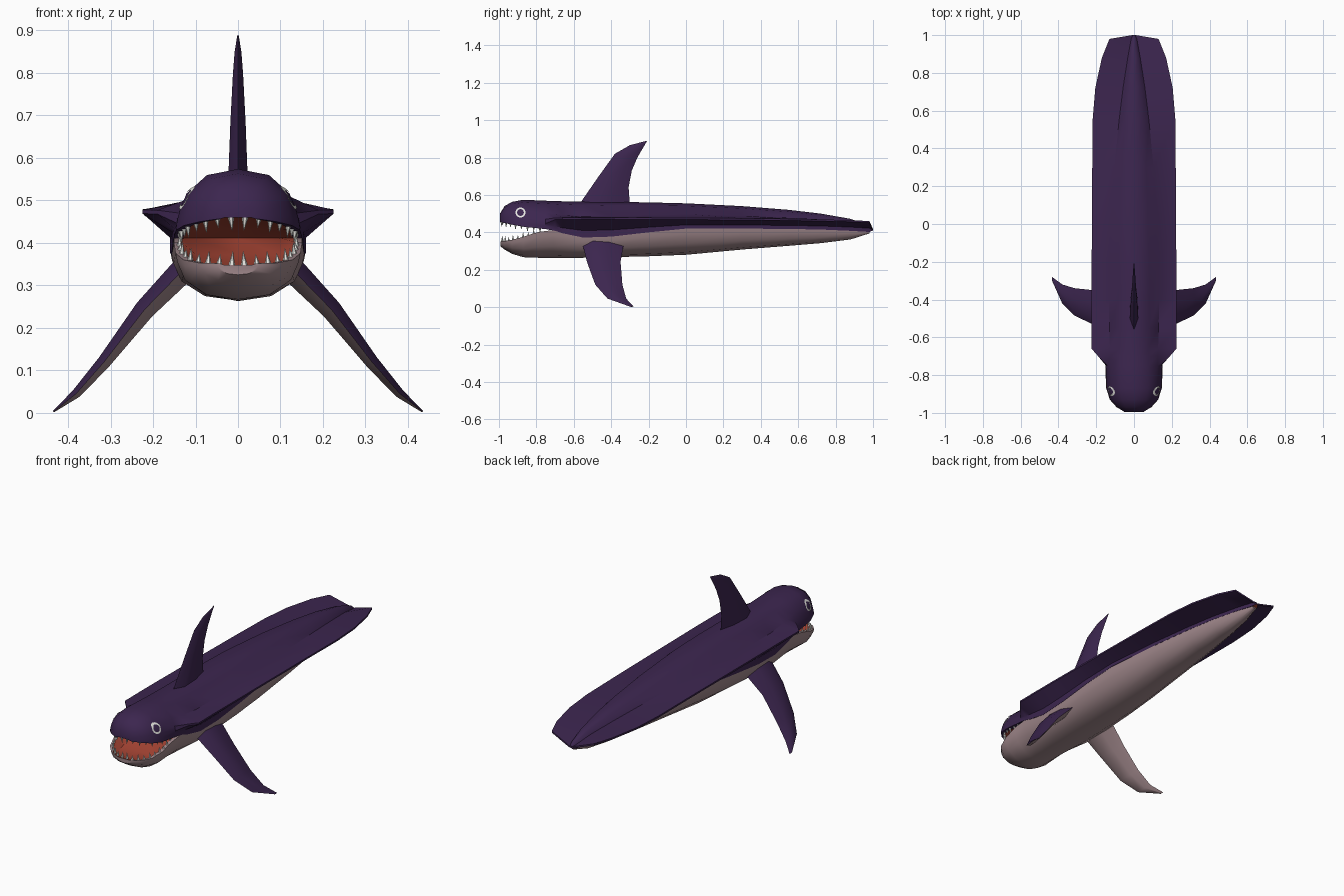
import bpy, bmesh, math
from mathutils import Vector
from mathutils.bvhtree import BVHTree

if "Cube" in bpy.data.objects:
    bpy.data.objects.remove(bpy.data.objects["Cube"])


def material(name, rgb):
    m = bpy.data.materials.new(name)
    m.diffuse_color = (*rgb, 1)
    m.use_nodes = True
    m.node_tree.nodes["Principled BSDF"].inputs["Base Color"].default_value = m.diffuse_color
    return m


PURPLE = material("deep purple", (0.045, 0.019, 0.078))
PALE = material("pale belly", (0.36, 0.25, 0.265))
RED = material("mouth red", (0.36, 0.055, 0.032))
WHITE = material("tooth white", (0.80, 0.80, 0.76))


def finish(name, bm, mats, angle=40):
    bmesh.ops.remove_doubles(bm, verts=bm.verts, dist=0.0002)
    bmesh.ops.recalc_face_normals(bm, faces=bm.faces)
    mesh = bpy.data.meshes.new(name)
    bm.to_mesh(mesh)
    bm.free()
    for m in mats:
        mesh.materials.append(m)
    ob = bpy.data.objects.new(name, mesh)
    bpy.context.collection.objects.link(ob)
    bpy.context.view_layer.objects.active = ob
    ob.select_set(True)
    bpy.ops.object.shade_smooth_by_angle(angle=math.radians(angle))
    ob.select_set(False)
    return ob


def loft(rings, slot=lambda i: 0):
    """Skin closed rings; slot(i) gives the material of strip i."""
    bm = bmesh.new()
    rows = [[bm.verts.new(p) for p in r] for r in rings]
    n = len(rows[0])
    for a, b in zip(rows, rows[1:]):
        for i in range(n):
            j = (i + 1) % n
            bm.faces.new((a[i], a[j], b[j], b[i])).material_index = slot(i)
    bm.faces.new(rows[0])
    bm.faces.new(rows[-1])
    return bm


def mirrored(half, y):
    """Half section from centre to centre -> full ring."""
    right = [Vector((x, y, z)) for x, z in half]
    left = [Vector((-x, y, z)) for x, z in half[-2:0:-1]]
    return right + left


# Upper body: y, top, half width, seam height, palate depth, flap reach, flap height
UPPER = [
    (-0.995, 0.50, 0.05, 0.456, 0.004, 0, 0),
    (-0.97, 0.54, 0.09, 0.45, 0.012, 0, 0),
    (-0.93, 0.563, 0.127, 0.441, 0.022, 0, 0),
    (-0.87, 0.574, 0.146, 0.43, 0.025, 0, 0),
    (-0.75, 0.569, 0.15, 0.417, 0.015, 0, 0),
    (-0.70, 0.567, 0.152, 0.408, 0, 0.19, 0.477),
    (-0.66, 0.566, 0.154, 0.395, 0, 0.225, 0.478),
    (-0.55, 0.565, 0.157, 0.372, 0, 0.225, 0.479),
    (-0.40, 0.563, 0.16, 0.377, 0, 0.225, 0.479),
    (-0.20, 0.56, 0.16, 0.40, 0, 0.224, 0.478),
    (0.0, 0.555, 0.152, 0.42, 0, 0.223, 0.477),
    (0.30, 0.54, 0.125, 0.42, 0, 0.221, 0.475),
    (0.55, 0.52, 0.095, 0.418, 0, 0.219, 0.472),
    (0.72, 0.50, 0.07, 0.415, 0, 0.205, 0.469),
    (0.88, 0.472, 0.04, 0.408, 0, 0.17, 0.465),
    (0.98, 0.437, 0.018, 0.402, 0, 0.13, 0.46),
    (1.0, 0.42, 0.006, 0.41, 0, 0.008, 0.418),
]


def upper_half(top, w, seam, depth, reach, fz):
    h = top - seam
    pts = [(0, top), (0.5 * w, seam + 0.9 * h)]
    if reach:
        pts += [(0.83 * w, seam + 0.58 * h), (reach, fz), (reach, fz - 0.009),
                (w, seam + 0.35 * (fz - seam))]
    else:
        pts += [(0.83 * w, seam + 0.6 * h), (0.93 * w, seam + 0.35 * h),
                (0.97 * w, seam + 0.2 * h), (0.99 * w, seam + 0.1 * h)]
    return pts + [(w, seam), (0.85 * w, seam), (0.6 * w, seam + depth), (0, seam + depth)]


bm = loft([mirrored(upper_half(*s[1:]), s[0]) for s in UPPER],
          lambda i: 1 if 7 <= i <= 10 else 0)
bmesh.ops.recalc_face_normals(bm, faces=bm.faces)
skin = BVHTree.FromBMesh(bm)
finish("upper_body", bm, [PURPLE, RED])

# Lower body: y, bottom, half width, rim height, mouth floor depth
LOWER = [
    (-0.992, 0.325, 0.05, 0.352, 0.004),
    (-0.97, 0.308, 0.092, 0.353, 0.012),
    (-0.93, 0.285, 0.128, 0.36, 0.025),
    (-0.87, 0.267, 0.147, 0.376, 0.035),
    (-0.79, 0.264, 0.151, 0.402, 0.03),
    (-0.71, 0.263, 0.151, 0.412, 0),
    (-0.55, 0.264, 0.156, 0.372, 0),
    (-0.40, 0.267, 0.159, 0.377, 0),
    (-0.20, 0.272, 0.159, 0.40, 0),
    (0.0, 0.28, 0.151, 0.42, 0),
    (0.30, 0.308, 0.124, 0.42, 0),
    (0.55, 0.328, 0.094, 0.418, 0),
    (0.72, 0.342, 0.069, 0.415, 0),
    (0.88, 0.362, 0.039, 0.408, 0),
    (0.98, 0.394, 0.014, 0.403, 0),
]


def lower_half(bot, w, rim, depth):
    h = rim - bot
    return [(0, bot), (0.5 * w, bot + 0.1 * h), (0.85 * w, bot + 0.42 * h),
            (0.97 * w, bot + 0.8 * h), (w, rim), (0.88 * w, rim),
            (0.65 * w, rim - depth), (0, rim - depth)]


finish("lower_body", loft([mirrored(lower_half(*s[1:]), s[0]) for s in LOWER],
                          lambda i: 1 if 5 <= i <= 8 else 0), [PALE, RED])


# Fins: lens sections between a leading and a trailing edge
def fin(name, stations, normal, mats):
    rings = []
    for lead, trail, t in stations:
        a, b, n = Vector(lead), Vector(trail), Vector(normal).normalized() * t
        p, q = a.lerp(b, 0.25), a.lerp(b, 0.65)
        rings.append([a, p + n, q + n * 0.8, b, q - n * 0.8, p - n])
    finish(name, loft(rings, lambda i: 0 if i < 3 else len(mats) - 1), mats, 50)


fin("dorsal_fin", [
    ((0, -0.57, 0.55), (0, -0.30, 0.545), 0.023),
    ((0, -0.47, 0.695), (0, -0.307, 0.64), 0.018),
    ((0, -0.38, 0.82), (0, -0.29, 0.73), 0.012),
    ((0, -0.30, 0.866), (0, -0.26, 0.80), 0.008),
    ((0, -0.207, 0.89), (0, -0.215, 0.877), 0.002)], (1, 0, 0), [PURPLE])

# Side fin: x, z, leading y, trailing y, half thickness
PECTORAL = [(0.10, 0.365, -0.56, -0.33, 0.03), (0.14, 0.325, -0.55, -0.335, 0.029),
            (0.22, 0.243, -0.53, -0.35, 0.024), (0.315, 0.12, -0.485, -0.34, 0.016),
            (0.38, 0.046, -0.42, -0.32, 0.011), (0.434, 0.003, -0.30, -0.28, 0.002)]
for side, s in (("left", 1), ("right", -1)):
    fin(side + "_pectoral_fin",
        [((s * x, ya, z), (s * x, yb, z), t) for x, z, ya, yb, t in PECTORAL],
        (s * 0.74, 0, 0.67), [PURPLE, PALE])


# Teeth: small cones spaced evenly along each jaw rim
def teeth(name, stations, count, inset, up, length):
    half = [Vector((s[2] * inset, s[0] + 0.012, s[3])) for s in stations[:5]]
    path = [Vector((0, half[0].y - 0.004, half[0].z))] + half
    total = sum((b - a).length for a, b in zip(path, path[1:])) * 0.92
    bm = bmesh.new()
    for k in range(count):
        d = total * (k + 0.5) / count
        for a, b in zip(path, path[1:]):
            seg = (b - a).length
            if d <= seg:
                break
            d -= seg
        p = a.lerp(b, d / seg)
        size = length * (1 if k % 2 == 0 else 0.75)
        for s in (1, -1):
            base = Vector((s * p.x, p.y, p.z - up * 0.004))
            ring = [bm.verts.new(base + Vector((0.008 * math.cos(t), 0.008 * math.sin(t), 0)))
                    for t in (i * math.tau / 6 for i in range(6))]
            tip = bm.verts.new(base + Vector((-s * 0.003, 0, up * size)))
            for i in range(6):
                bm.faces.new((ring[i], ring[(i + 1) % 6], tip))
            bm.faces.new(ring)
    finish(name, bm, [WHITE])


teeth("upper_teeth", UPPER, 9, 0.92, -1, 0.032)
teeth("lower_teeth", LOWER, 9, 0.93, 1, 0.034)

# Eye rings: flat bands laid on the skin of the head
for side, s in (("left", 1), ("right", -1)):
    bm = bmesh.new()
    loops = []
    for r in (0.027, 0.018):
        loop = []
        for i in range(24):
            t = i * math.tau / 24
            y, z = -0.885 + r * math.cos(t), 0.506 + r * math.sin(t)
            hit = skin.ray_cast(Vector((s, y, z)), Vector((-s, 0, 0)))[0]
            loop.append(bm.verts.new((hit.x + s * 0.004, y, z)))
        loops.append(loop)
    for i in range(24):
        j = (i + 1) % 24
        f = bm.faces.new((loops[0][i], loops[0][j], loops[1][j], loops[1][i]))
    bmesh.ops.solidify(bm, geom=bm.faces[:], thickness=0.004)
    finish(side + "_eye_ring", bm, [WHITE])
